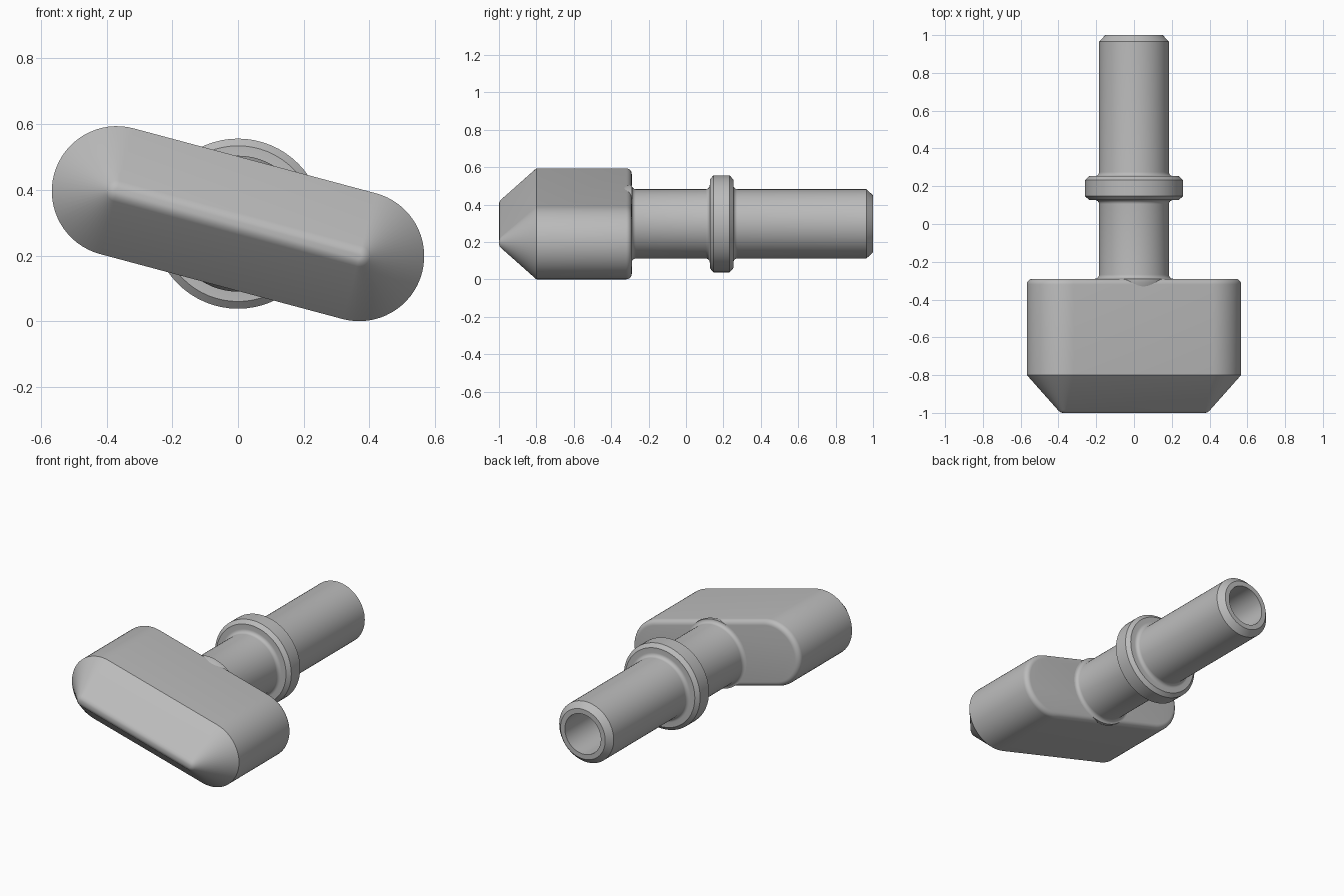
import bpy, bmesh
from math import sin, cos, pi, radians
from mathutils import Matrix

cube = bpy.data.objects.get("Cube")
if cube:
    bpy.data.objects.remove(cube, do_unlink=True)

AXIS_Z = 0.297
SEGMENTS = 64

metal = bpy.data.materials.new("plain grey")
metal.use_nodes = True
GREY = (0.5, 0.5, 0.5, 1)
metal.diffuse_color = GREY
metal.node_tree.nodes["Principled BSDF"].inputs["Base Color"].default_value = GREY


def arc(radius, y, size, start, end, steps=6):
    """Points (radius, y) of a rounded corner centred on the given point."""
    angles = [radians(start + (end - start) * i / steps) for i in range(steps + 1)]
    return [(radius + size * cos(a), y + size * sin(a)) for a in angles]


def loft(name, profile, half_length=0.0, tilt=0.0):
    """Sweep a (radius, y) profile around a circle or a stretched, tilted slot."""
    bm = bmesh.new()
    rings = []
    for r, y in profile:
        ring = []
        for side in ((1, -1) if half_length else (1,)):
            count = SEGMENTS // 2 + 1 if half_length else SEGMENTS
            for i in range(count):
                a = 2 * pi * i / SEGMENTS - pi / 2
                ring.append(bm.verts.new((side * (half_length + r * cos(a)), y, side * r * sin(a))))
        rings.append(ring)
    n = len(rings[0])
    for lower, upper in zip(rings, rings[1:]):
        for i in range(n):
            j = (i + 1) % n
            bm.faces.new((lower[i], lower[j], upper[j], upper[i]))
    bm.faces.new(rings[0])
    bm.faces.new(rings[-1])
    bmesh.ops.recalc_face_normals(bm, faces=bm.faces)
    bm.transform(Matrix.Translation((0, 0, AXIS_Z)) @ Matrix.Rotation(tilt, 4, 'Y'))
    mesh = bpy.data.meshes.new(name)
    bm.to_mesh(mesh)
    bm.free()
    mesh.materials.append(metal)
    obj = bpy.data.objects.new(name, mesh)
    bpy.context.collection.objects.link(obj)
    bpy.ops.object.select_all(action='DESELECT')
    obj.select_set(True)
    bpy.context.view_layer.objects.active = obj
    bpy.ops.object.shade_smooth_by_angle(angle=radians(30))
    return obj


# Slot-shaped head: wedge tip, straight sides, rounded back rim
head = [(0.008, -1.0), (0.02, -0.997), (0.032, -0.987), (0.198, -0.8)]
head += arc(0.168, -0.32, 0.03, 0, 90)
loft("head", head, half_length=0.382, tilt=radians(15))

# Turned shaft: root fillet, filleted and chamfered collar, hollow chamfered end
SHAFT, COLLAR, FILLET = 0.185, 0.259, 0.022
shaft = [(SHAFT, -0.36), (SHAFT + FILLET, -0.31)]
shaft += arc(SHAFT + FILLET, -0.268, FILLET, 270, 180)
shaft += arc(SHAFT + FILLET, 0.127 - FILLET, FILLET, 180, 90)
shaft += [(0.237, 0.127), (COLLAR, 0.147), (COLLAR, 0.233), (0.237, 0.253)]
shaft += arc(SHAFT + FILLET, 0.253 + FILLET, FILLET, 270, 180)
shaft += [(SHAFT, 0.965), (0.152, 1.0), (0.122, 1.0), (0.122, 0.3)]
loft("shaft_with_collar", shaft)
